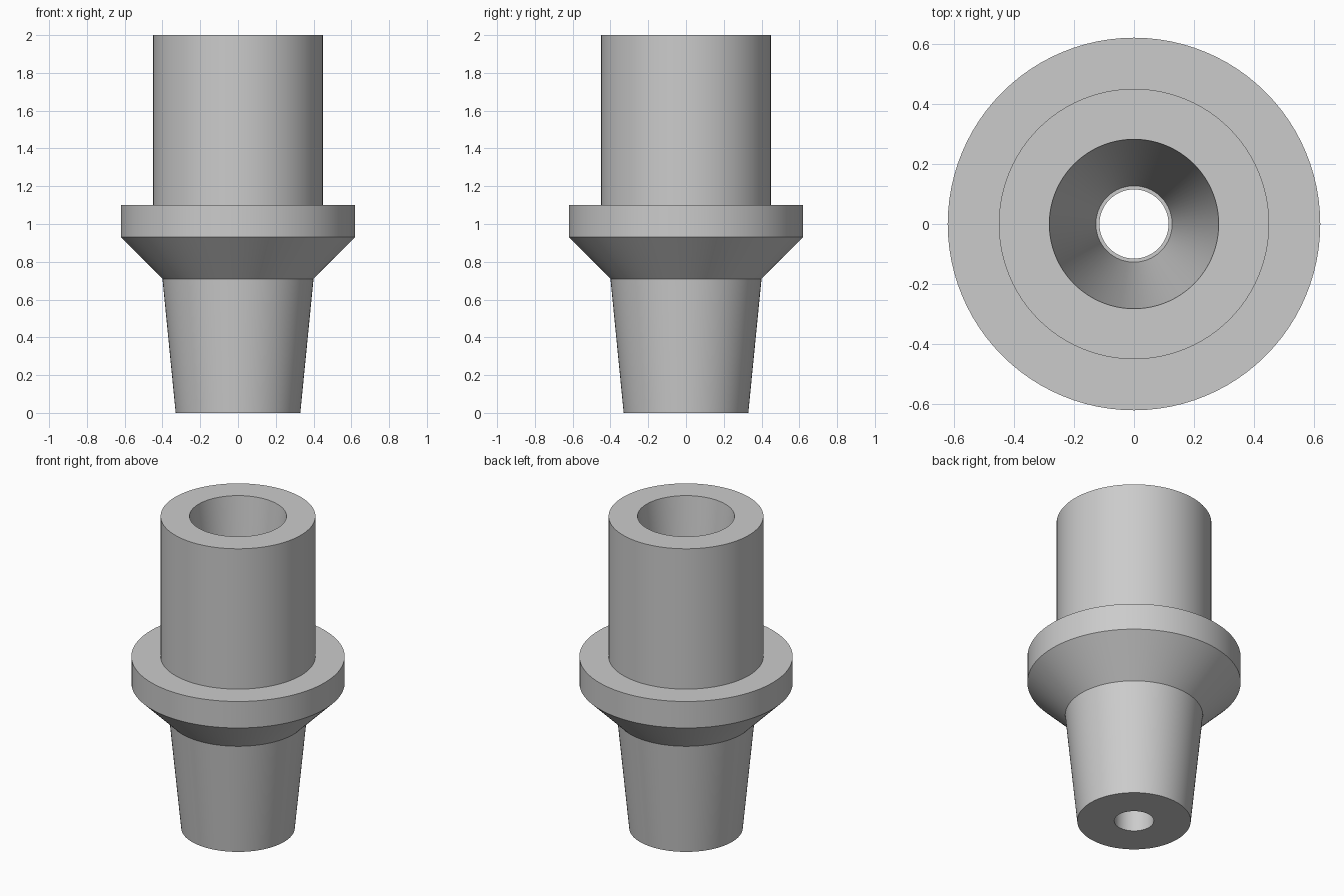
import bpy
import bmesh
import math

cube = bpy.data.objects.get("Cube")
if cube:
    bpy.data.objects.remove(cube, do_unlink=True)

# One plain grey material
grey = bpy.data.materials.new("light_grey")
grey.use_nodes = True
colour = (0.6, 0.6, 0.6, 1)
grey.diffuse_color = colour
grey.node_tree.nodes["Principled BSDF"].inputs["Base Color"].default_value = colour


def lathe(name, profile, segments=96):
    """Spin a closed (radius, height) profile around the z axis."""
    bm = bmesh.new()
    verts = [bm.verts.new((r, 0, z)) for r, z in profile]
    edges = [bm.edges.new((a, b)) for a, b in zip(verts, verts[1:] + verts[:1])]
    bmesh.ops.spin(bm, geom=verts + edges, cent=(0, 0, 0), axis=(0, 0, 1),
                   angle=math.tau, steps=segments, use_merge=True)
    bmesh.ops.remove_doubles(bm, verts=bm.verts, dist=0.0001)
    bmesh.ops.recalc_face_normals(bm, faces=bm.faces)
    mesh = bpy.data.meshes.new(name)
    bm.to_mesh(mesh)
    bm.free()
    mesh.materials.append(grey)
    obj = bpy.data.objects.new(name, mesh)
    bpy.context.collection.objects.link(obj)
    bpy.ops.object.select_all(action="DESELECT")
    obj.select_set(True)
    bpy.context.view_layer.objects.active = obj
    bpy.ops.object.shade_smooth_by_angle(angle=math.radians(30))
    return obj


# Tapered plug, bevelled collar and upper tube outside; funnel bore inside
outside = [(0.33, 0), (0.4, 0.71), (0.62, 0.93), (0.62, 1.1), (0.45, 1.1), (0.45, 2)]
bore = [(0.282, 2), (0.127, 0.7), (0.115, 0.7), (0.115, 0)]
lathe("flanged_tube_adapter", outside + bore)
